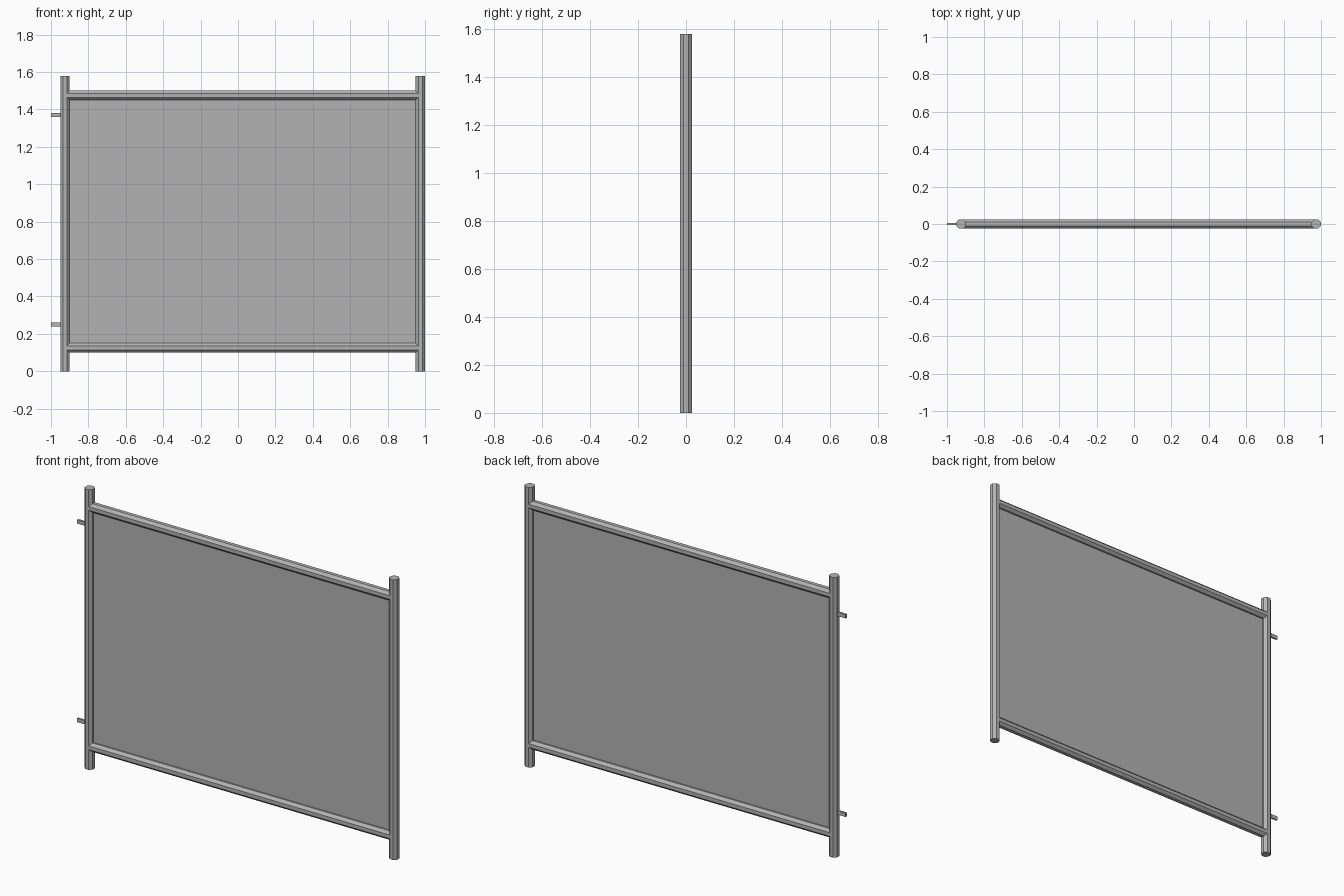
import bpy
import math

if "Cube" in bpy.data.objects:
    bpy.data.objects.remove(bpy.data.objects["Cube"])

steel = bpy.data.materials.new("grey_steel")
steel.use_nodes = True
GREY = (0.45, 0.45, 0.45, 1)
steel.diffuse_color = GREY
steel.node_tree.nodes["Principled BSDF"].inputs["Base Color"].default_value = GREY

POST_X = (-0.925, 0.975)
RAIL_Z = (0.125, 1.475)
HEIGHT = 1.58
FLAT = 0.025
MID_X = sum(POST_X) / 2
SPAN = POST_X[1] - POST_X[0]
MID_Z = sum(RAIL_Z) / 2


def finish(name):
    obj = bpy.context.object
    obj.name = name
    obj.data.materials.append(steel)
    return obj


def tube(name, location, length, along_x=False):
    """Octagonal bar with flats facing the axes."""
    bpy.ops.mesh.primitive_cylinder_add(
        vertices=8, radius=FLAT / math.cos(math.pi / 8), depth=length)
    obj = finish(name)
    obj.rotation_euler.z = math.pi / 8
    bpy.ops.object.transform_apply(location=False, rotation=True, scale=False)
    if along_x:
        obj.rotation_euler.y = math.pi / 2
    obj.location = location


def box(name, location, size, turn=0):
    bpy.ops.mesh.primitive_cube_add(size=1, location=location, rotation=(0, 0, turn))
    finish(name).scale = size


# Upright posts
for name, x in zip(("right_post", "left_post"), POST_X):
    tube(name, (x, 0, HEIGHT / 2), HEIGHT)

# Horizontal rails, running into the posts
for name, z in zip(("bottom_rail", "top_rail"), RAIL_Z):
    tube(name, (MID_X, 0, z), SPAN - 0.02, along_x=True)

# Thin infill panel
box("infill_panel", (MID_X, 0, MID_Z), (SPAN, 0.002, RAIL_Z[1] - RAIL_Z[0]))

# Hinge tabs on the outside of the right post
for name, z in (("lower_hinge_tab", 0.25), ("upper_hinge_tab", 1.37)):
    box(name, (-0.965, 0, z), (0.07, 0.01, 0.022))
